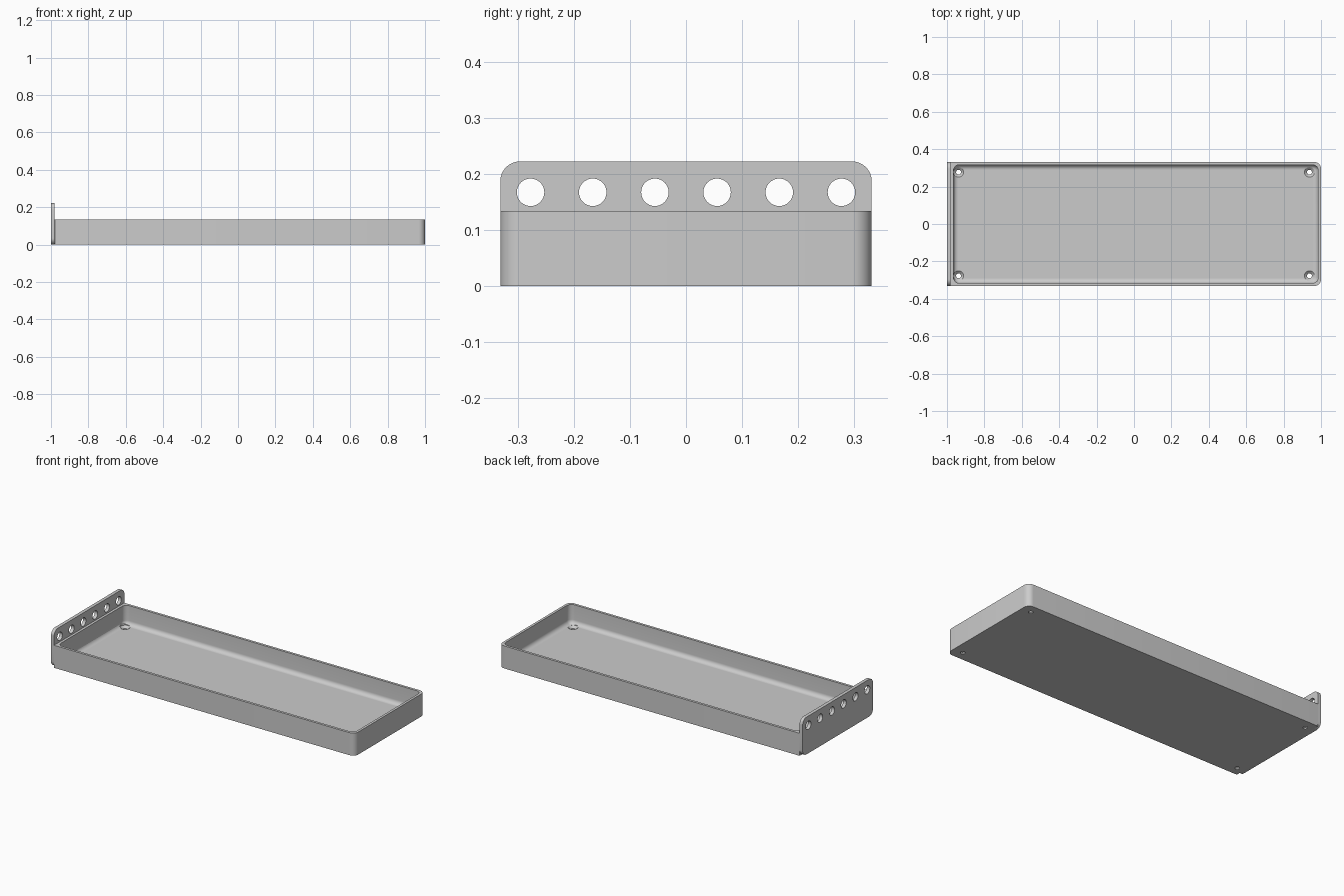
import bpy, bmesh, math
from mathutils import Matrix, Vector

cube = bpy.data.objects.get("Cube")
if cube:
    bpy.data.objects.remove(cube, do_unlink=True)

grey = bpy.data.materials.new("plain grey")
grey.use_nodes = True
grey.diffuse_color = (0.6, 0.6, 0.6, 1)
grey.node_tree.nodes["Principled BSDF"].inputs["Base Color"].default_value = (0.6, 0.6, 0.6, 1)

LEFT, RIGHT, HALF = -0.98, 1.0, 0.331
TRAY_H, PLATE_H = 0.134, 0.222
WALL, FLOOR, FILLET = 0.015, 0.02, 0.025


def rounded_rect(x0, x1, y0, y1, radii, steps=8):
    """Counter-clockwise outline; radii start at the (x1, y1) corner."""
    corners = [(x1, y1, -1, -1), (x0, y1, 1, -1), (x0, y0, 1, 1), (x1, y0, -1, 1)]
    pts = []
    for k, ((cx, cy, sx, sy), r) in enumerate(zip(corners, radii)):
        for i in range(steps + 1):
            a = math.pi / 2 * (k + i / steps)
            pts.append((cx + sx * r + r * math.cos(a), cy + sy * r + r * math.sin(a)))
    return pts


def loft(bm, rings):
    """Skin closed rings of points and cap both ends."""
    loops = [[bm.verts.new(p) for p in ring] for ring in rings]
    n = len(loops[0])
    for a, b in zip(loops, loops[1:]):
        for i in range(n):
            j = (i + 1) % n
            bm.faces.new((a[i], a[j], b[j], b[i]))
    bm.faces.new(loops[0][::-1])
    bm.faces.new(loops[-1])


def finish(bm, name):
    bmesh.ops.recalc_face_normals(bm, faces=bm.faces)
    mesh = bpy.data.meshes.new(name)
    bm.to_mesh(mesh)
    bm.free()
    mesh.materials.append(grey)
    obj = bpy.data.objects.new(name, mesh)
    bpy.context.collection.objects.link(obj)
    return obj


def activate(obj):
    bpy.ops.object.select_all(action='DESELECT')
    obj.select_set(True)
    bpy.context.view_layer.objects.active = obj


def drill(obj, profile, matrices):
    """Cut a turned (radius, height) profile at every matrix."""
    bm = bmesh.new()
    for m in matrices:
        loft(bm, [[m @ Vector((r * math.cos(a), r * math.sin(a), h))
                   for a in (math.tau * i / 32 for i in range(32))] for r, h in profile])
    cutter = finish(bm, obj.name + "_cutter")
    cutter.hide_render = True
    mod = obj.modifiers.new("holes", 'BOOLEAN')
    mod.operation, mod.solver, mod.object = 'DIFFERENCE', 'EXACT', cutter
    activate(obj)
    bpy.ops.object.modifier_apply(modifier=mod.name)
    bpy.data.objects.remove(cutter, do_unlink=True)
    activate(obj)
    bpy.ops.object.shade_smooth_by_angle(angle=math.radians(30))


# Tray: outer wall, rim, inner wall, filleted floor
def tray_ring(inset, z, left_r, right_r):
    outline = rounded_rect(LEFT + inset, RIGHT - inset, -HALF + inset, HALF - inset,
                           (right_r, left_r, left_r, right_r))
    return [(x, y, z) for x, y in outline]


rings = [tray_ring(0, 0, 0.001, 0.035), tray_ring(0, TRAY_H, 0.001, 0.035),
         tray_ring(WALL, TRAY_H, 0.03, 0.03)]
for i in range(9):
    a = math.pi / 2 * i / 8
    inset = FILLET * (1 - math.cos(a))
    rings.append(tray_ring(WALL + inset, FLOOR + FILLET * (1 - math.sin(a)),
                           0.03 - inset, 0.03 - inset))
bm = bmesh.new()
loft(bm, rings)
tray = finish(bm, "tray")

# Countersunk screw holes in the floor corners
drill(tray, [(0.013, -0.01), (0.013, 0.007), (0.027, FLOOR), (0.027, 0.04)],
      [Matrix.Translation((sx * 0.938, sy * 0.277, 0)) for sx in (-1, 1) for sy in (-1, 1)])

# End plate with rounded corners
bm = bmesh.new()
outline = rounded_rect(-HALF, HALF, 0, PLATE_H, (0.035,) * 4)
loft(bm, [[(x, y, z) for y, z in outline] for x in (-1, LEFT)])
plate = finish(bm, "end_plate")

# Row of six round holes along the top of the plate
drill(plate, [(0.0245, -0.05), (0.0245, 0.05)],
      [Matrix.Translation((LEFT, (i - 2.5) * 0.1108, 0.167)) @ Matrix.Rotation(math.pi / 2, 4, 'Y')
       for i in range(6)])
